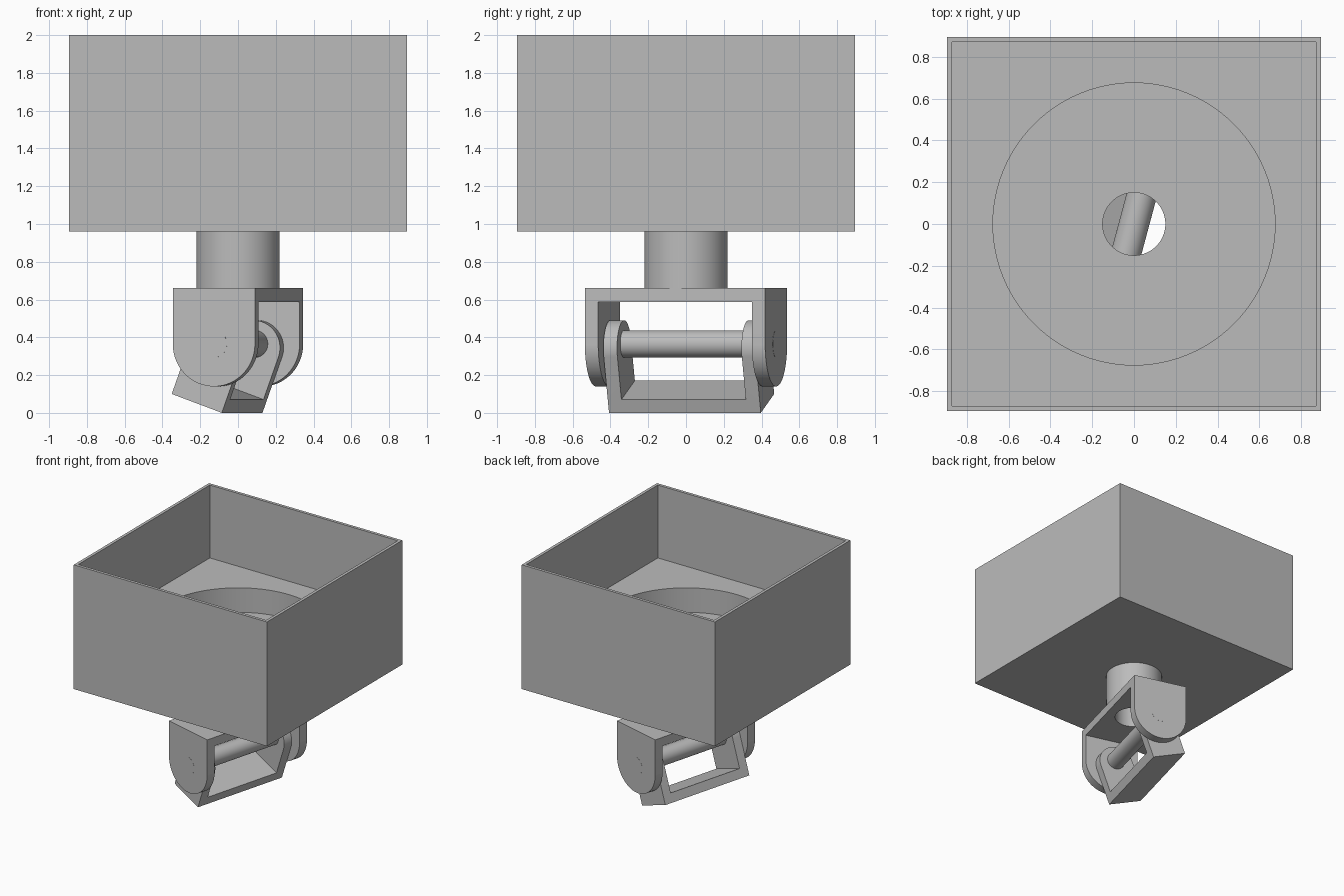
import bpy, bmesh, math
from mathutils import Matrix

if "Cube" in bpy.data.objects:
    bpy.data.objects.remove(bpy.data.objects["Cube"], do_unlink=True)

grey = bpy.data.materials.new("plain grey")
grey.use_nodes = True
grey.diffuse_color = (0.5, 0.5, 0.5, 1)
grey.node_tree.nodes["Principled BSDF"].inputs["Base Color"].default_value = grey.diffuse_color


def make(name, bm):
    bmesh.ops.recalc_face_normals(bm, faces=bm.faces)
    mesh = bpy.data.meshes.new(name)
    bm.to_mesh(mesh)
    bm.free()
    mesh.materials.append(grey)
    obj = bpy.data.objects.new(name, mesh)
    bpy.context.collection.objects.link(obj)
    return obj


def block(name, size, centre):
    bm = bmesh.new()
    bmesh.ops.create_cube(bm, size=1, matrix=Matrix.Translation(centre) @ Matrix.Diagonal((*size, 1)))
    return make(name, bm)


def cylinder(name, radius, length, matrix):
    bm = bmesh.new()
    bmesh.ops.create_cone(bm, cap_ends=True, segments=96, radius1=radius, radius2=radius,
                          depth=length, matrix=matrix)
    return make(name, bm)


def cut(obj, cutter):
    mod = obj.modifiers.new("cut", "BOOLEAN")
    mod.operation = "DIFFERENCE"
    mod.solver = "EXACT"
    mod.object = cutter
    select(obj)
    bpy.ops.object.modifier_apply(modifier=mod.name)
    bpy.data.objects.remove(cutter, do_unlink=True)


def select(obj):
    bpy.context.view_layer.update()
    bpy.ops.object.select_all(action="DESELECT")
    obj.select_set(True)
    bpy.context.view_layer.objects.active = obj


def smooth(obj):
    select(obj)
    bpy.ops.object.shade_smooth_by_angle(angle=math.radians(30))


def lathe(name, profile, segments=96):
    bm = bmesh.new()
    verts = [bm.verts.new((r, 0, z)) for r, z in profile]
    edges = [bm.edges.new((a, b)) for a, b in zip(verts, verts[1:] + verts[:1])]
    bmesh.ops.spin(bm, geom=verts + edges, cent=(0, 0, 0), axis=(0, 0, 1),
                   angle=math.tau, steps=segments, use_merge=True)
    bmesh.ops.remove_doubles(bm, verts=bm.verts, dist=1e-5)
    return make(name, bm)


def u_bracket(name, radius, half_length, arc_z, flat_z, thickness):
    """Prism with one round and one flat end, hollowed to leave two ears and a web."""
    side = 1 if arc_z > flat_z else -1
    outline = [(radius, flat_z)]
    outline += [(radius * math.cos(a), arc_z + side * radius * math.sin(a))
                for a in (math.pi * i / 48 for i in range(49))]
    outline.append((-radius, flat_z))
    bm = bmesh.new()
    face = bm.faces.new([bm.verts.new((x, -half_length, z)) for x, z in outline])
    ext = bmesh.ops.extrude_face_region(bm, geom=[face])
    moved = [g for g in ext["geom"] if isinstance(g, bmesh.types.BMVert)]
    bmesh.ops.translate(bm, verts=moved, vec=(0, 2 * half_length, 0))
    obj = make(name, bm)
    gap = 2 * (half_length - thickness)
    cut(obj, block("gap", (1, gap, 1), (0, 0, flat_z + side * (thickness + 0.5))))
    return obj


# Open square box with a round socket in its thick floor
box = block("open_box", (1.79, 1.79, 1.04), (0, 0, 1.48))
cut(box, block("cavity", (1.74, 1.74, 1), (0, 0, 1.89)))
cut(box, cylinder("socket", 0.675, 2, Matrix.Translation((0, 0, 1))))
smooth(box)

# Disc and hollow stem
hub = lathe("disc_and_stem", [(0.15, 0.66), (0.22, 0.66), (0.22, 0.96),
                              (0.675, 0.96), (0.675, 1.185), (0.15, 1.185)])
smooth(hub)

# Turned joint: upper yoke, tilted lower fork and pivot pin
PIVOT = 0.365
turn = Matrix.Rotation(math.radians(-15), 4, "Z")
at_pivot = turn @ Matrix.Translation((0, 0, PIVOT))

yoke = u_bracket("upper_yoke", 0.225, 0.494, PIVOT, 0.66, 0.073)
cut(yoke, cylinder("bore", 0.15, 0.4, Matrix.Translation((0, 0, 0.66))))
yoke.matrix_world = turn
smooth(yoke)

fork = u_bracket("lower_fork", 0.146, 0.416, -0.022, -0.335, 0.075)
fork.matrix_world = at_pivot @ Matrix.Rotation(math.radians(20), 4, "Y")
smooth(fork)

pin = cylinder("pivot_pin", 0.072, 0.99, Matrix.Rotation(math.pi / 2, 4, "X"))
pin.matrix_world = at_pivot
smooth(pin)
